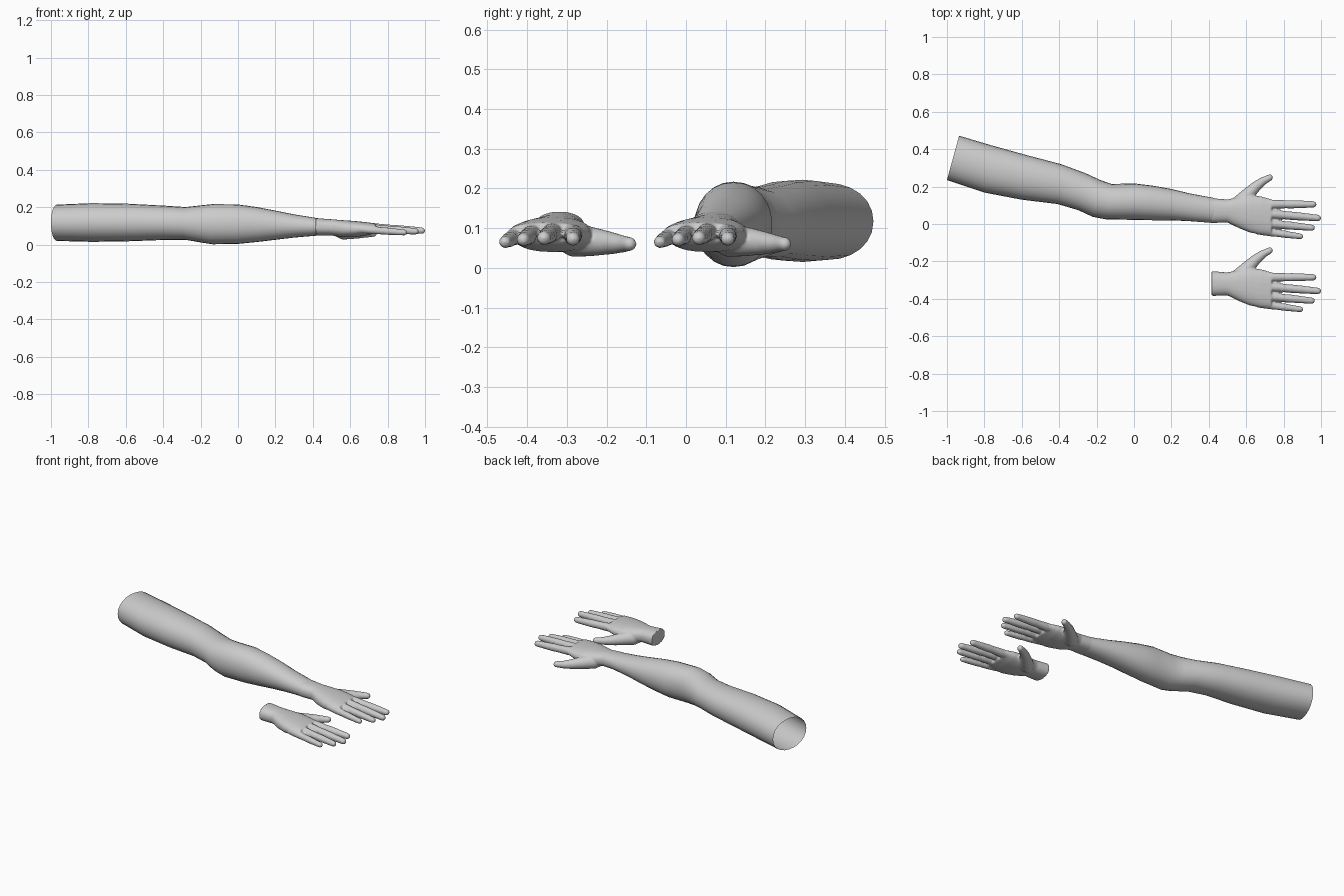
import bpy, bmesh, math
from mathutils import Vector

if "Cube" in bpy.data.objects:
    bpy.data.objects.remove(bpy.data.objects["Cube"])

Z = Vector((0, 0, 1))


def ring(bm, c, u, v, n=24, p=1.0):
    """Closed super-ellipse ring around c with half axes u and v."""
    out = []
    for i in range(n):
        a = 2 * math.pi * i / n
        ca, sa = math.cos(a), math.sin(a)
        ca = math.copysign(abs(ca) ** p, ca)
        sa = math.copysign(abs(sa) ** p, sa)
        out.append(bm.verts.new(c + u * ca + v * sa))
    return out


def skin(bm, rings, cap):
    for a, b in zip(rings, rings[1:]):
        n = len(a)
        for i in range(n):
            j = (i + 1) % n
            bm.faces.new((a[i], a[j], b[j], b[i]))
    if cap:
        bm.faces.new(rings[0][::-1])
        bm.faces.new(rings[-1])


def digit(bm, pts):
    """Rounded tube through (x, y, z, radius) points."""
    d = (Vector(pts[-1][:3]) - Vector(pts[0][:3])).normalized()
    side = Z.cross(d).normalized()
    up = d.cross(side)
    rings = [ring(bm, Vector(p[:3]), side * p[3], up * p[3], 16) for p in pts]
    c, r = Vector(pts[-1][:3]), pts[-1][3]
    for a in (0.5, 1.0, 1.4):
        k = r * math.cos(a)
        rings.append(ring(bm, c + d * r * math.sin(a), side * k, up * k, 16))
    skin(bm, rings, True)


def to_mesh(bm, name):
    bmesh.ops.recalc_face_normals(bm, faces=bm.faces)
    me = bpy.data.meshes.new(name)
    bm.to_mesh(me)
    bm.free()
    for f in me.polygons:
        f.use_smooth = True
    return me


def add_object(name, me):
    ob = bpy.data.objects.new(name, me)
    bpy.context.collection.objects.link(ob)
    return ob


# arm sleeve: inner edge x,y / outer edge x,y / bottom z / top z
ARM = [
    (-.935, .472, -1.0, .235, .020, .214), (-.76, .42, -.80, .168, .015, .222),
    (-.58, .37, -.60, .130, .018, .219), (-.39, .32, -.41, .107, .025, .209),
    (-.26, .272, -.30, .075, .026, .201), (-.18, .235, -.22, .038, .012, .210),
    (-.12, .214, -.15, .025, .002, .217), (0, .217, 0, .022, .004, .215),
    (.10, .205, .10, .020, .014, .201), (.20, .187, .20, .020, .026, .182),
    (.30, .163, .30, .015, .038, .162), (.43, .139, .43, .005, .049, .141),
]
bm = bmesh.new()
rings = []
for xu, yu, xl, yl, z0, z1 in ARM:
    a, b = Vector((xu, yu, 0)), Vector((xl, yl, 0))
    rings.append(ring(bm, (a + b) / 2 + Z * (z0 + z1) / 2, (a - b) / 2, Z * (z1 - z0) / 2, 24, .95))
skin(bm, rings, False)
add_object("arm", to_mesh(bm, "arm"))

# palm: x / y range / z range
PALM = [
    (.415, .005, .138, .049, .142), (.50, .008, .131, .049, .136),
    (.56, -.022, .145, .040, .131), (.62, -.046, .155, .040, .127),
    (.68, -.057, .148, .048, .121), (.735, -.058, .132, .060, .114),
]
bm = bmesh.new()
rings = [ring(bm, Vector((x, (y0 + y1) / 2, (z0 + z1) / 2)), Vector((0, (y1 - y0) / 2, 0)),
              Z * (z1 - z0) / 2, 24, .85) for x, y0, y1, z0, z1 in PALM]
skin(bm, rings, True)

# four fingers: base y, base z, tip x, tip y, tip z, base radius
for y0, z0, x1, y1, z1, r in (
        (.106, .090, .975, .105, .073, .0235), (.060, .094, 1.0, .032, .075, .0235),
        (.008, .090, .967, -.020, .071, .0225), (-.036, .082, .905, -.066, .065, .0205)):
    x0, end = .66, x1 - r * .72
    pts = []
    for t, k in ((0, 1.0), (.3, 1.03), (.5, .93), (.62, .95), (.85, .84), (1, .75)):
        pts.append((x0 + (end - x0) * t, y0 + (y1 - y0) * t, z0 + (z1 - z0) * t, r * k))
    digit(bm, pts)

# thumb with its fleshy base
digit(bm, [(.52, .075, .078, .030), (.56, .108, .070, .043), (.605, .153, .066, .037),
           (.655, .203, .062, .028), (.69, .230, .060, .022), (.725, .248, .060, .018)])
hand_mesh = to_mesh(bm, "hand")

# attached hand and the loose spare, both fused into one smooth skin
for name, dy in (("attached_hand", 0), ("separate_hand", -.39)):
    ob = add_object(name, hand_mesh)
    ob.location.y = dy
    m = ob.modifiers.new("fuse", 'REMESH')
    m.mode = 'VOXEL'
    m.voxel_size = .005
    m.use_smooth_shade = True
    s = ob.modifiers.new("soften", 'SMOOTH')
    s.factor = .5
    s.iterations = 6
